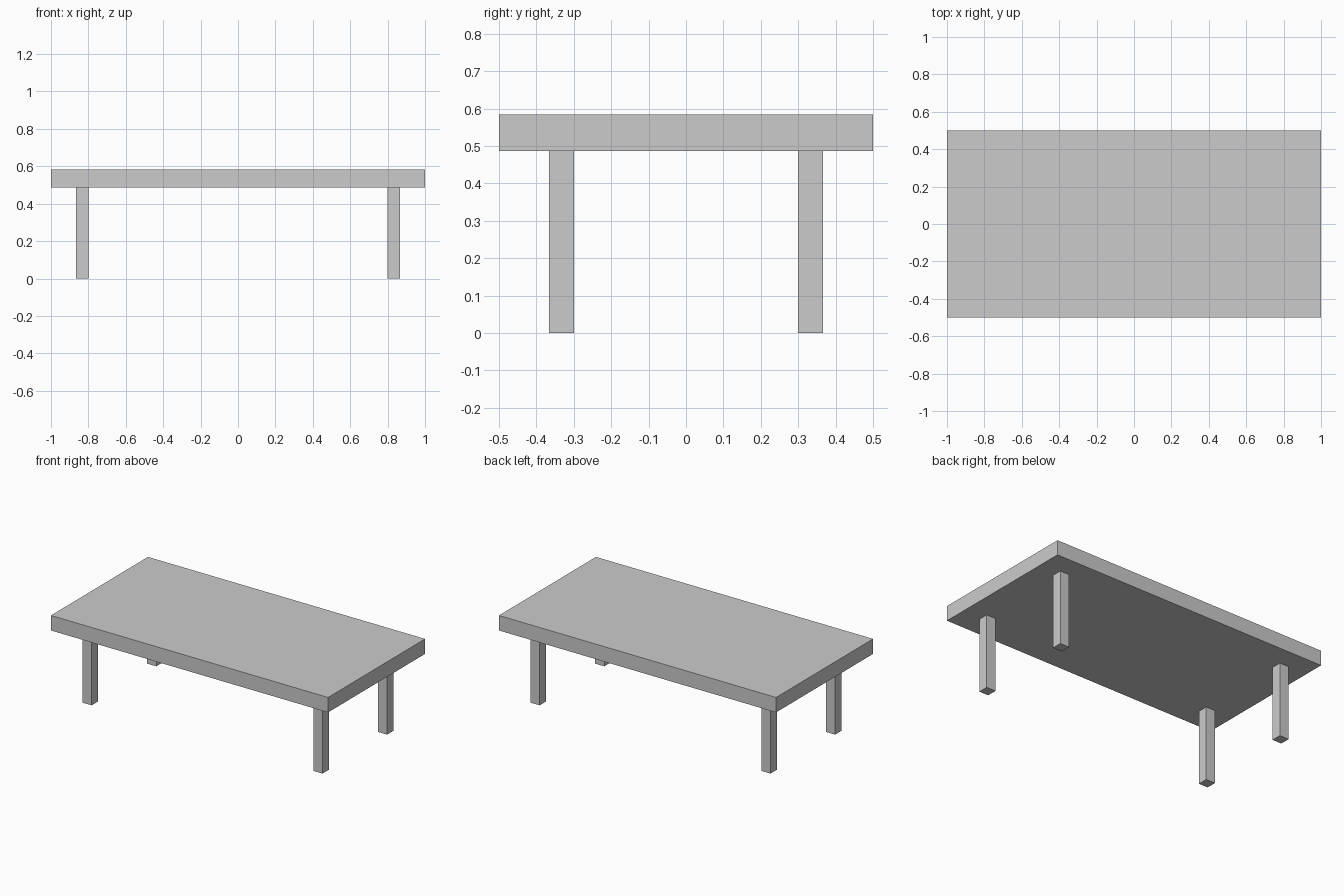
import bpy

if "Cube" in bpy.data.objects:
    bpy.data.objects.remove(bpy.data.objects["Cube"])


def box(name, lo, hi):
    """Axis-aligned box between two opposite corners."""
    centre = [(a + b) / 2 for a, b in zip(lo, hi)]
    size = [b - a for a, b in zip(lo, hi)]
    bpy.ops.mesh.primitive_cube_add(size=1, location=centre)
    obj = bpy.context.object
    obj.name = name
    obj.scale = size
    bpy.ops.object.transform_apply(location=False, rotation=False, scale=True)
    return obj


LEG_TOP, TABLE_TOP = 0.486, 0.584
LEG_IN_X, LEG_IN_Y, LEG_W = 0.80, 0.30, 0.066

# Table top slab
box("table_top", (-1, -0.5, LEG_TOP), (1, 0.5, TABLE_TOP))

# Four square legs, inset from the corners
for sx, side in ((-1, "left"), (1, "right")):
    for sy, end in ((-1, "front"), (1, "back")):
        x = sx * (LEG_IN_X + LEG_W / 2)
        y = sy * (LEG_IN_Y + LEG_W / 2)
        h = LEG_W / 2
        box(f"{end}_{side}_leg", (x - h, y - h, 0), (x + h, y + h, LEG_TOP))
